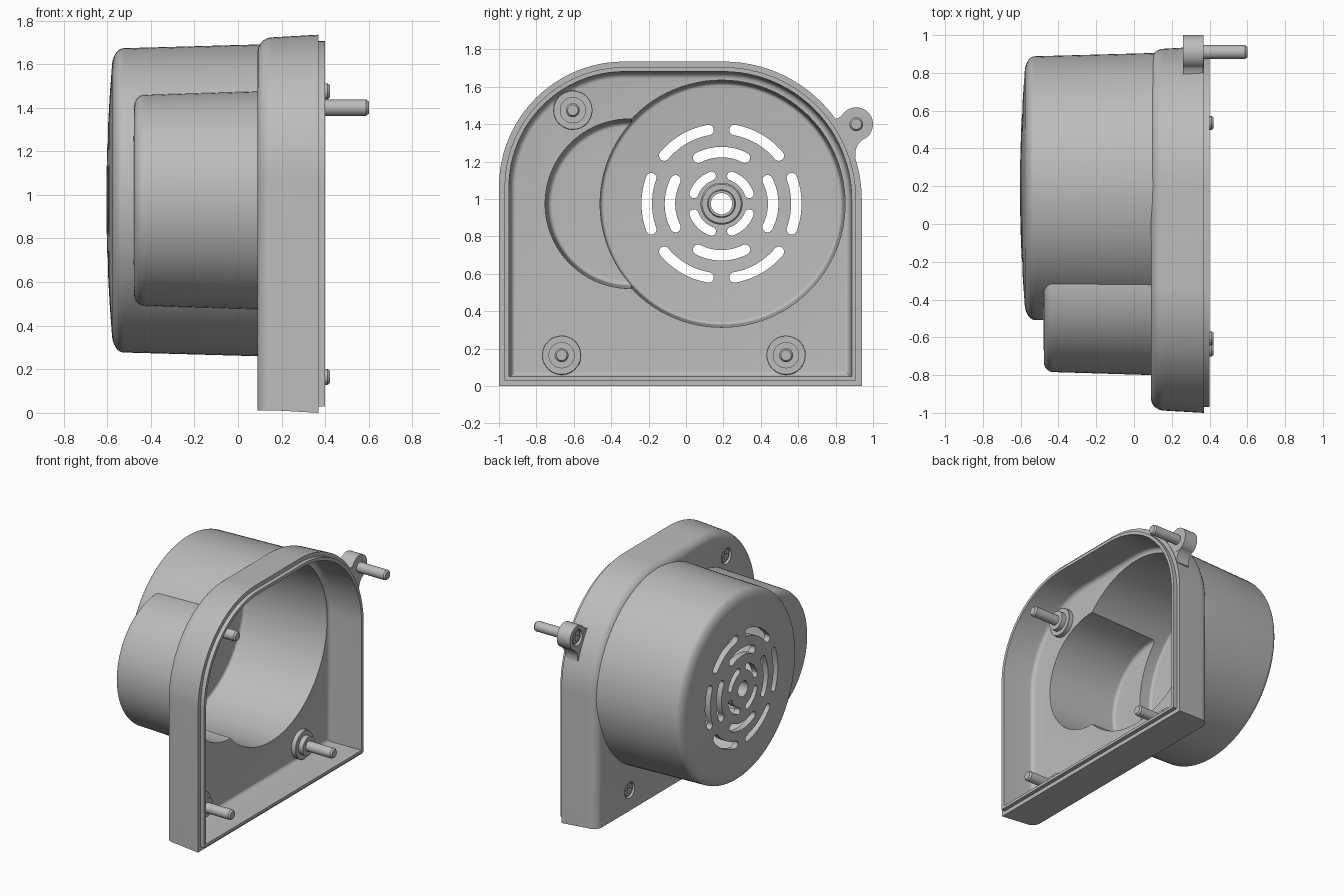
import bpy, bmesh
from math import sin, cos, pi, radians

if "Cube" in bpy.data.objects:
    bpy.data.objects.remove(bpy.data.objects["Cube"])

grey = bpy.data.materials.new("plain grey")
grey.use_nodes = True
COLOUR = (0.5, 0.5, 0.5, 1)
grey.diffuse_color = COLOUR
grey.node_tree.nodes["Principled BSDF"].inputs["Base Color"].default_value = COLOUR

SEGS = 96
BIG, SMALL = (0.19, 0.975), (-0.3, 0.975)
LUG = (0.91, 1.40)
SCREWS = [(-0.605, 1.475), (-0.665, 0.165), (0.535, 0.165)]


def arc(c, r, a, b, n):
    """Points in the y-z plane from angle a to b in degrees."""
    return [(c[0] + r * cos(radians(a + (b - a) * i / n)),
             c[1] + r * sin(radians(a + (b - a) * i / n))) for i in range(n + 1)]


def add_loft(bm, rings):
    """Skin a closed solid through (x, outline) rings."""
    loops = [[bm.verts.new((x, y, z)) for y, z in pts] for x, pts in rings]
    n = len(loops[0])
    for a, b in zip(loops, loops[1:]):
        for i in range(n):
            j = (i + 1) % n
            bm.faces.new((a[i], a[j], b[j], b[i]))
    bm.faces.new(loops[0][::-1])
    bm.faces.new(loops[-1])


def make(name, *solids):
    bm = bmesh.new()
    for rings in solids:
        add_loft(bm, rings)
    bmesh.ops.recalc_face_normals(bm, faces=bm.faces)
    mesh = bpy.data.meshes.new(name)
    bm.to_mesh(mesh)
    bm.free()
    mesh.materials.append(grey)
    ob = bpy.data.objects.new(name, mesh)
    bpy.context.collection.objects.link(ob)
    return ob


def turned(c, profile, segs=SEGS):
    """Rings of a solid turned about the x direction from (x, radius) pairs."""
    return [(x, arc(c, r, 0, 360, segs)[:-1]) for x, r in profile]


def combine(target, other, operation):
    mod = target.modifiers.new("join", 'BOOLEAN')
    mod.operation, mod.solver, mod.object = operation, 'EXACT', other
    bpy.context.view_layer.objects.active = target
    bpy.ops.object.modifier_apply(modifier=mod.name)
    bpy.data.objects.remove(other)


def smooth(ob):
    bpy.ops.object.select_all(action='DESELECT')
    ob.select_set(True)
    bpy.context.view_layer.objects.active = ob
    bpy.ops.object.shade_smooth_by_angle(angle=radians(32))


def outline(inset, floor):
    """Flat-bottomed arch, drawn in from the sides and top by inset."""
    return ([(-1 + inset, floor)]
            + arc((-0.33, 1.065), 0.67 - inset, 180, 90, 24)
            + arc((0.2, 0.995), 0.74 - inset, 90, 0, 24)
            + [(0.94 - inset, floor)])


def fillet(x, w, dx, dw, n=8):
    """Quarter ellipse from the end face to the side of a profile."""
    return [(x + dx * (1 - cos(t)), w + dw * (1 - sin(t)))
            for t in (i * pi / 2 / n for i in range(n + 1))]


def drum(end, rim, radius, mouth, dome, dx, dr):
    """Domed drum profile with a rounded end edge and drafted wall."""
    flat = radius - dr
    face = [(end + dome * f * f, flat * f) for f in (0.15, 0.35, 0.6, 0.8)]
    edge = [(end + dome + dx * (1 - cos(t)), flat + dr * sin(t))
            for t in (i * pi / 20 for i in range(11))]
    return face + edge + [(rim, mouth)]


def slot(radius, middle, half, w):
    """Arc-shaped slot with round ends, centred on the big drum."""
    a, b = middle - half, middle + half
    pts = arc(BIG, radius + w, a, b, 12)
    for c, start in ((arc(BIG, radius, b, b, 1)[0], b), (arc(BIG, radius, a, a, 1)[0], a + 180)):
        pts += arc(c, w, start, start + 180, 10)[1:-1]
        if start == b:
            pts += arc(BIG, radius - w, b, a, 12)
    return [(-0.75, pts), (-0.4, pts)]


# outer shell: tray, lip, two drums and the side lug
housing = make("housing", [(x, outline(i, 0.012 if x < 0.37 else 0))
                           for x, i in fillet(0.09, 0.012, 0.07, 0.065)] + [(0.37, outline(0, 0))])
combine(housing, make("lip", [(0.2, outline(0.03, 0.03)), (0.4, outline(0.03, 0.03))]), 'UNION')
combine(housing, make("big_drum", turned(BIG, drum(-0.604, 0.2, 0.698, 0.718, 0.025, 0.055, 0.09))), 'UNION')
combine(housing, make("small_drum", turned(SMALL, drum(-0.48, 0.2, 0.484, 0.503, 0.003, 0.05, 0.055))), 'UNION')
neck = ([(0.72, 1.44)] + arc((0.775, 1.52), 0.095, -80, -32, 6)
        + [LUG] + arc((1.0, 1.24), 0.095, 125, 190, 6) + [(0.8, 1.2)])
combine(housing, make("lug_neck", [(0.26, neck), (0.366, neck)]), 'UNION')
combine(housing, make("lug", turned(LUG, [(0.259, 0.09), (0.367, 0.09)], 48)), 'UNION')

# hollow inside
cavity = make("cavity", [(x, outline(i, i - 0.01)) for x, i in fillet(0.14, 0.062, 0.03, 0.03, 5)]
              + [(0.5, outline(0.05, 0.05))])
combine(cavity, make("big_hollow", turned(BIG, drum(-0.558, 0.2, 0.648, 0.662, 0.022, 0.02, 0.02))), 'UNION')
combine(cavity, make("small_hollow", turned(SMALL, drum(-0.44, 0.2, 0.438, 0.455, 0.002, 0.025, 0.025))), 'UNION')
combine(housing, cavity, 'DIFFERENCE')

# centre hub, vent slots and screw recesses
hub = [(-0.575, 0.112), (-0.52, 0.112), (-0.51, 0.104), (-0.51, 0.075), (-0.49, 0.07)]
combine(housing, make("hub", turned(BIG, hub)), 'UNION')
vents = [slot(0.157, 45 + 90 * k, 25, 0.024) for k in range(4)]
vents += [slot(0.276, 90 * k, 27, 0.028) for k in range(4)]
vents += [slot(0.4, 60 * k, 20, 0.028) for k in range(6)]
vents.append(turned(BIG, [(-0.75, 0.057), (-0.4, 0.057)], 48))
combine(housing, make("vent_cutter", *vents), 'DIFFERENCE')
recesses = [turned(c, [(0.0, 0.058), (0.118, 0.058)], 48) for c in SCREWS]
recesses.append(turned(LUG, [(0.2, 0.058), (0.288, 0.058)], 48))
combine(housing, make("recess_cutter", *recesses), 'DIFFERENCE')
smooth(housing)


# screws with cross recesses, and the stepped bosses that hold them
def screw(name, c, start, end):
    ob = make(name, turned(c, [(start, 0.044), (start + 0.008, 0.052), (start + 0.025, 0.052),
                               (start + 0.026, 0.037), (end - 0.012, 0.037), (end, 0.028)], 40))
    a, b = 0.009, 0.033
    quarter = [(b, -a), (b, a), (a, a)]
    cross = []
    for k in range(4):
        s, t = round(sin(k * pi / 2)), round(cos(k * pi / 2))
        cross += [(c[0] + y * t - z * s, c[1] + y * s + z * t) for y, z in quarter]
    combine(ob, make("cross_cutter", [(start - 0.05, cross), (start + 0.018, cross)]), 'DIFFERENCE')
    smooth(ob)


for label, c in zip(("upper", "lower_front", "lower_back"), SCREWS):
    smooth(make(label + "_boss", turned(c, [(0.125, 0.105), (0.172, 0.105), (0.175, 0.102),
                                            (0.175, 0.07), (0.21, 0.07)], 48)))
    screw(label + "_screw", c, 0.098, 0.422)
screw("lug_screw", LUG, 0.268, 0.6)
